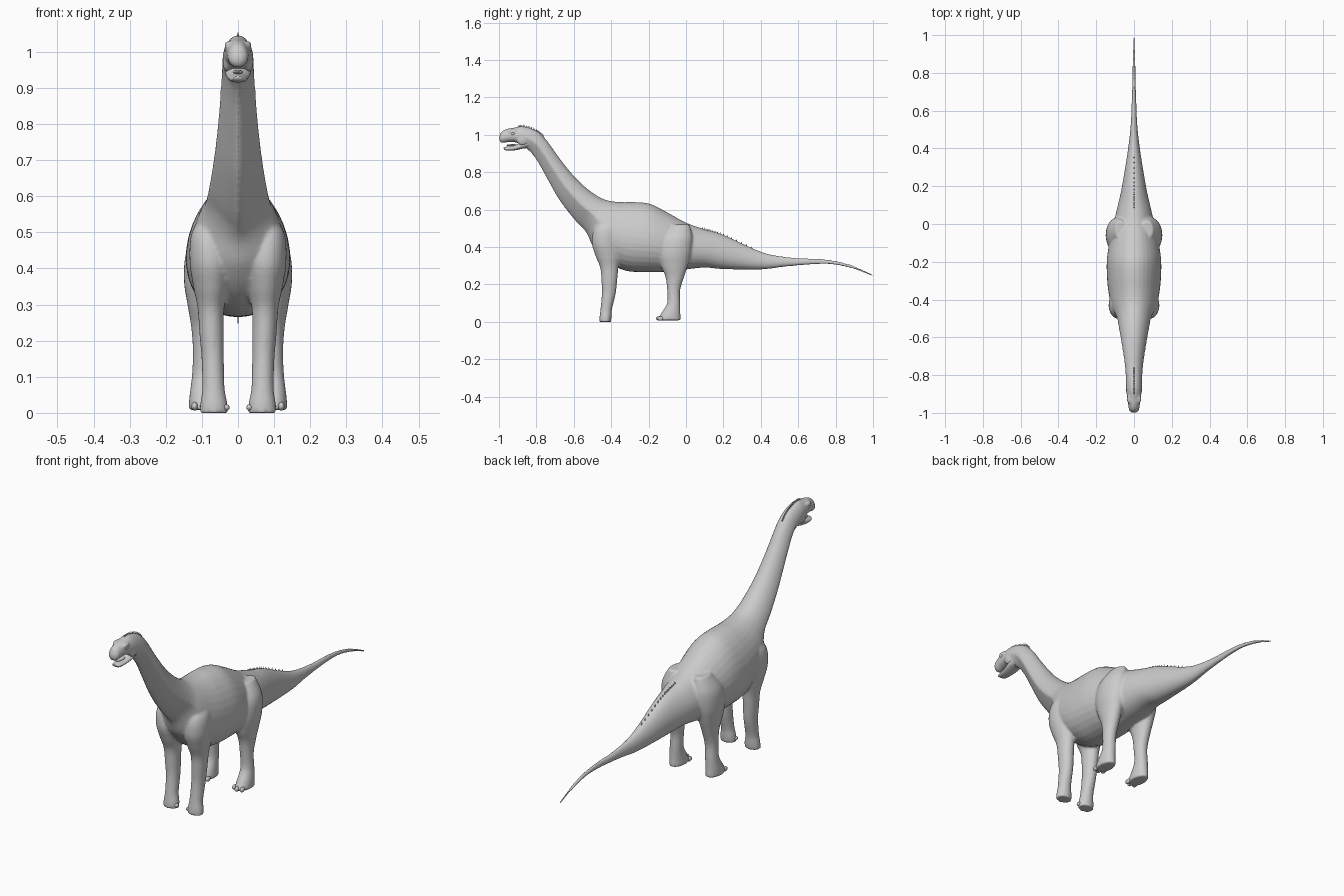
import bpy, bmesh, math
from mathutils import Vector, Matrix

if "Cube" in bpy.data.objects:
    bpy.data.objects.remove(bpy.data.objects["Cube"])


def spline(rows, steps=6):
    """Catmull-Rom interpolation of a table of station rows."""
    out = []
    for i in range(len(rows) - 1):
        p0, p1 = rows[max(i - 1, 0)], rows[i]
        p2, p3 = rows[i + 1], rows[min(i + 2, len(rows) - 1)]
        for s in range(steps):
            t = s / steps
            out.append([0.5 * (2 * b + (c - a) * t + (2 * a - 5 * b + 4 * c - d) * t * t
                               + (3 * b - a - 3 * c + d) * t ** 3)
                        for a, b, c, d in zip(p0, p1, p2, p3)])
    out.append(list(rows[-1]))
    return out


def skin(bm, rings):
    """Bridge rings of points into a closed tube."""
    loops = [[bm.verts.new(p) for p in r] for r in rings]
    n = len(loops[0])
    for a, b in zip(loops, loops[1:]):
        for i in range(n):
            bm.faces.new((a[i], a[(i + 1) % n], b[(i + 1) % n], b[i]))
    bm.faces.new(loops[0][::-1])
    bm.faces.new(loops[-1])


def clamp(v):
    return max(0.0, min(1.0, v))


def spine_rings(rows, n=32):
    """Rows: top y, top z, bottom y, bottom z, half width."""
    rings = []
    for yt, zt, yb, zb, w in spline(rows):
        top, bot = Vector((0, yt, zt)), Vector((0, yb, zb))
        mid, half = (top + bot) / 2, (top - bot) / 2
        # neck underside is creased along the sides and V-shaped below
        k = 0.75 * clamp((-0.42 - mid.y) / 0.1) * clamp((mid.y + 0.88) / 0.08)
        ring = []
        for i in range(n):
            t = 2 * math.pi * i / n
            c, s = math.cos(t), math.sin(t)
            x = s * (1 - 0.13 * c)
            if c < 0:
                x = (1 - k) * x + k * math.copysign(1 + c, s)
            ring.append(mid + half * c + Vector((w * x, 0, 0)))
        rings.append(ring)
    return rings


def leg_rings(rows, side, n=24):
    """Rows: z, x, y, x radius, y radius."""
    return [[Vector((side * (x + rx * math.cos(2 * math.pi * i / n)),
                     y + ry * math.sin(2 * math.pi * i / n), z)) for i in range(n)]
            for z, x, y, rx, ry in spline(rows)]


def finish(bm, name):
    bmesh.ops.recalc_face_normals(bm, faces=bm.faces)
    for f in bm.faces:
        f.smooth = True
    me = bpy.data.meshes.new(name)
    bm.to_mesh(me)
    bm.free()
    ob = bpy.data.objects.new(name, me)
    bpy.context.collection.objects.link(ob)
    return ob


def blob(bm, loc, size):
    bmesh.ops.create_uvsphere(bm, u_segments=16, v_segments=10, radius=1,
                              matrix=Matrix.Translation(loc) @ Matrix.Diagonal((*size, 1)))


# Head, neck, trunk and tail
spine = [
    (-1.0, .988, -.997, .968, .012), (-.985, 1.018, -.985, .956, .026),
    (-.955, 1.032, -.95, .961, .031), (-.92, 1.038, -.905, .958, .037),
    (-.87, 1.045, -.865, .935, .042), (-.80, 1.022, -.83, .905, .044),
    (-.75, .977, -.79, .85, .047), (-.68, .88, -.74, .76, .054),
    (-.60, .78, -.68, .655, .065), (-.52, .705, -.60, .55, .079),
    (-.45, .66, -.535, .48, .092), (-.40, .645, -.495, .40, .113),
    (-.34, .64, -.42, .32, .13), (-.27, .64, -.32, .273, .141),
    (-.19, .63, -.20, .265, .143), (-.10, .585, -.10, .268, .13),
    (0, .53, 0, .28, .108), (.10, .495, .10, .29, .085),
    (.20, .465, .20, .282, .063), (.40, .375, .40, .28, .031),
    (.55, .345, .55, .297, .016), (.75, .334, .75, .309, .009),
    (.88, .305, .88, .287, .007), (1.0, .253, .999, .243, .004)]
front_leg = [
    (.56, .07, -.40, .02, .04), (.50, .083, -.425, .045, .065),
    (.42, .077, -.43, .057, .073), (.35, .075, -.417, .049, .066),
    (.29, .075, -.41, .037, .049), (.22, .073, -.41, .034, .042),
    (.15, .07, -.413, .031, .037), (.07, .068, -.426, .031, .031),
    (.03, .067, -.43, .037, .032), (0, .067, -.432, .039, .031)]
hind_leg = [
    (.52, .07, -.03, .03, .05), (.45, .085, -.05, .057, .085),
    (.37, .093, -.06, .057, .088), (.30, .094, -.062, .046, .072),
    (.24, .094, -.06, .036, .05), (.17, .095, -.066, .03, .035),
    (.10, .098, -.066, .030, .035), (.05, .10, -.08, .034, .05),
    (.025, .10, -.087, .036, .058), (.008, .10, -.088, .036, .059)]

bm = bmesh.new()
skin(bm, spine_rings(spine))
for side in (-1, 1):
    skin(bm, leg_rings(front_leg, side))
    skin(bm, leg_rings(hind_leg, side))
    # brow and cheek swellings
    blob(bm, (side * .027, -.925, 1.018), (.011, .026, .012))
    blob(bm, (side * .03, -.875, .972), (.013, .03, .03))
body = finish(bm, "body")
rm = body.modifiers.new("blend", 'REMESH')
rm.mode, rm.voxel_size, rm.use_smooth_shade = 'VOXEL', 0.006, True
sm = body.modifiers.new("soften", 'SMOOTH')
sm.factor, sm.iterations = 0.5, 5

# Open lower jaw
bm = bmesh.new()
skin(bm, spine_rings([
    (-.977, .932, -.973, .922, .013), (-.962, .936, -.957, .915, .022),
    (-.92, .943, -.915, .917, .028), (-.88, .96, -.872, .926, .035),
    (-.845, .975, -.835, .93, .034)], 24))
finish(bm, "lower_jaw")

# Tongue
bm = bmesh.new()
blob(bm, (0, -.925, .944), (.014, .035, .006))
finish(bm, "tongue")

# Eyes
bm = bmesh.new()
for side in (-1, 1):
    blob(bm, (side * .032, -.925, 1.007), (.006, .009, .008))
finish(bm, "eyes")

# Toes on the hind feet and a thumb claw on each front foot
bm = bmesh.new()
for side in (-1, 1):
    for dx, y in ((-.026, -.132), (-.004, -.143), (.02, -.136)):
        blob(bm, (side * (.10 + dx), y, .018), (.009, .017, .012))
    blob(bm, (side * .032, -.44, .015), (.009, .012, .009))
finish(bm, "toe_claws")

# Tiny spines along the back of the head and the tail root
bm = bmesh.new()
for row in spline(spine, 8):
    y, z = row[0], row[1]
    if -.9 < y < -.76 or .08 < y < .36:
        bmesh.ops.create_cone(bm, cap_ends=True, segments=8, radius1=.004, radius2=.0005,
                              depth=.014, matrix=Matrix.Translation((0, y, z + .002)))
finish(bm, "back_spines")
